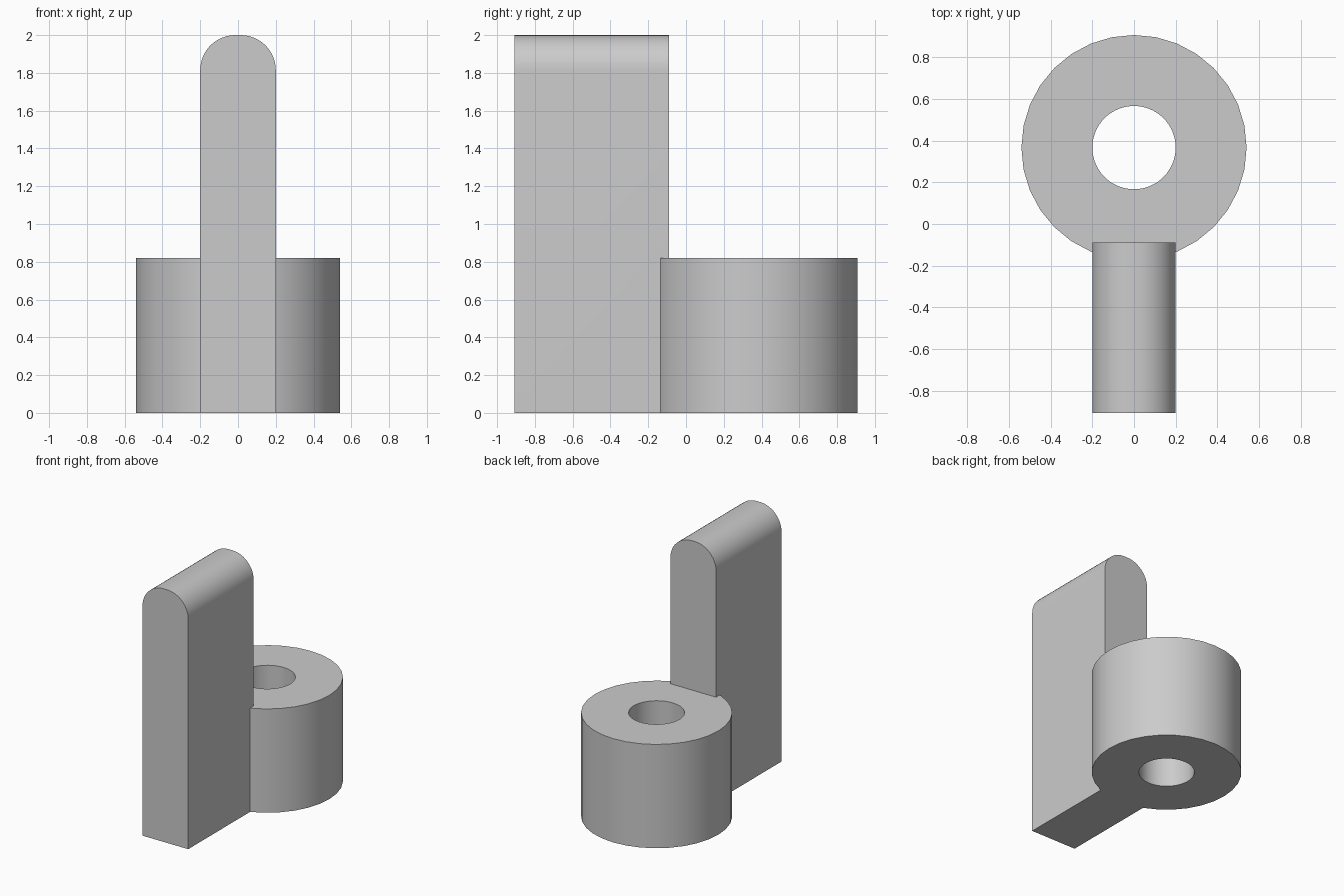
import bpy
import bmesh
from math import radians, sin, cos
from mathutils import Matrix

cube = bpy.data.objects.get("Cube")
if cube:
    bpy.data.objects.remove(cube, do_unlink=True)

grey = bpy.data.materials.new("light grey")
grey.use_nodes = True
grey.diffuse_color = (0.6, 0.6, 0.6, 1)
grey.node_tree.nodes["Principled BSDF"].inputs["Base Color"].default_value = grey.diffuse_color

RING_Y, RING_RADIUS, RING_HEIGHT = 0.367, 0.541, 0.82
HOLE_RADIUS = 0.2
HALF_WIDTH, FRONT, BACK, TOP, ROUND = 0.2, -0.907, -0.09, 2.0, 0.185


def add_object(name, bm):
    bmesh.ops.recalc_face_normals(bm, faces=bm.faces)
    mesh = bpy.data.meshes.new(name)
    bm.to_mesh(mesh)
    bm.free()
    mesh.materials.append(grey)
    obj = bpy.data.objects.new(name, mesh)
    bpy.context.collection.objects.link(obj)
    return obj


def cylinder(name, radius, bottom, top, sides):
    bm = bmesh.new()
    bmesh.ops.create_cone(bm, cap_ends=True, segments=sides, radius1=radius,
                          radius2=radius, depth=top - bottom,
                          matrix=Matrix.Translation((0, RING_Y, (top + bottom) / 2)))
    return add_object(name, bm)


def combine(target, other, operation):
    mod = target.modifiers.new(operation.title(), 'BOOLEAN')
    mod.operation, mod.solver, mod.object = operation, 'EXACT', other
    bpy.ops.object.select_all(action='DESELECT')
    bpy.context.view_layer.objects.active = target
    target.select_set(True)
    bpy.ops.object.modifier_apply(modifier=mod.name)
    bpy.data.objects.remove(other, do_unlink=True)


# Upright blade: rounded-top profile extruded from front to back
def upright_blade():
    bm = bmesh.new()
    steps = 12
    arc = [radians(90 * i / steps) for i in range(steps + 1)]
    right = [(HALF_WIDTH - ROUND + ROUND * cos(a), TOP - ROUND + ROUND * sin(a)) for a in arc]
    outline = [(-HALF_WIDTH, 0), (HALF_WIDTH, 0)] + right + [(-x, z) for x, z in reversed(right)]
    face = bm.faces.new([bm.verts.new((x, FRONT, z)) for x, z in outline])
    extruded = bmesh.ops.extrude_face_region(bm, geom=[face], use_keep_orig=True)
    moved = [v for v in extruded["geom"] if isinstance(v, bmesh.types.BMVert)]
    bmesh.ops.translate(bm, verts=moved, vec=(0, BACK - FRONT, 0))
    return add_object("upright_blade", bm)


# Bored round base merged with the blade into one solid
bracket = cylinder("ring_base_with_blade", RING_RADIUS, 0, RING_HEIGHT, 32)
bore = cylinder("bore_cutter", HOLE_RADIUS, -0.1, RING_HEIGHT + 0.1, 64)
combine(bracket, bore, 'DIFFERENCE')
combine(bracket, upright_blade(), 'UNION')
bpy.ops.object.shade_smooth_by_angle(angle=radians(30))
